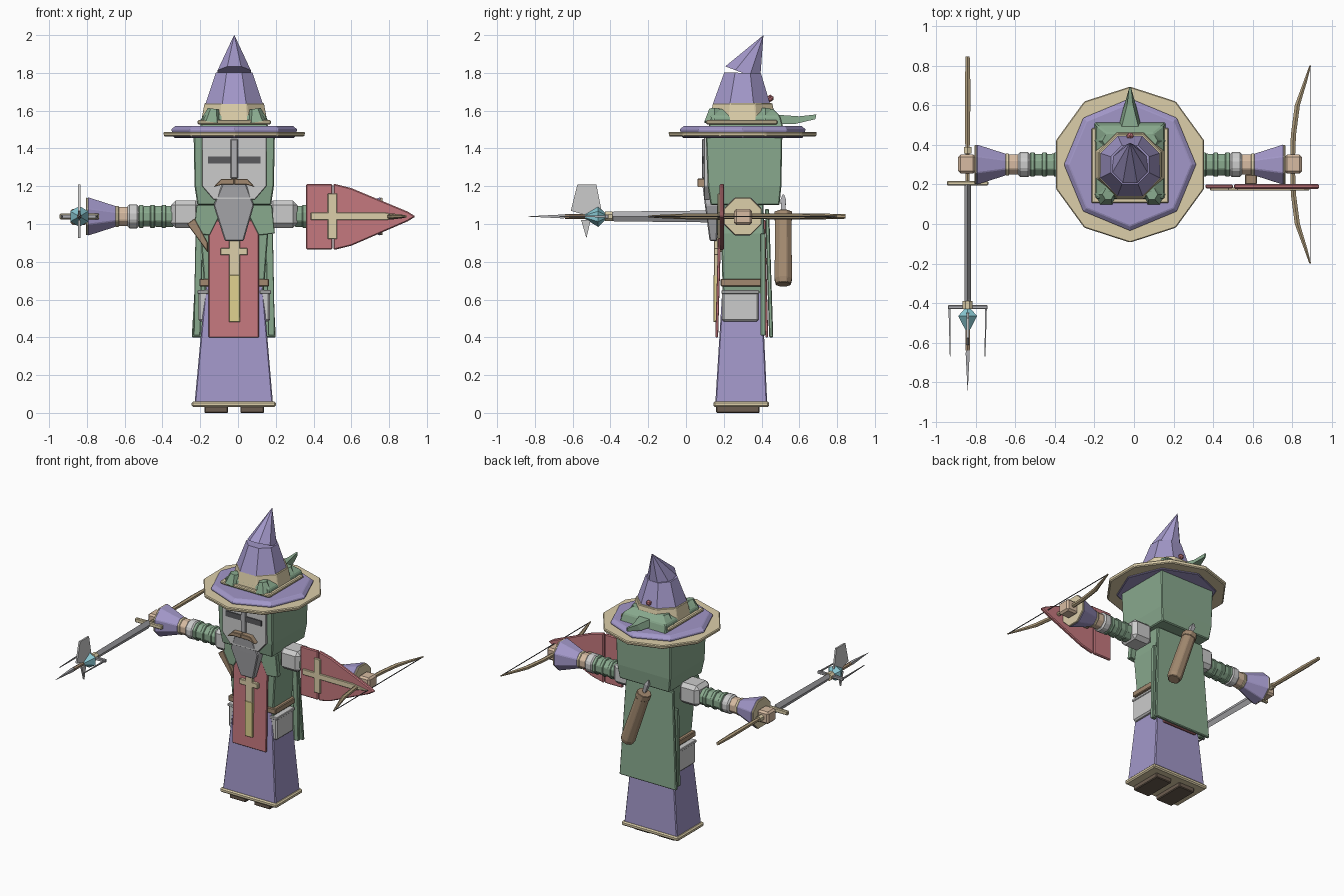
import bpy, bmesh, math
from mathutils import Vector

if "Cube" in bpy.data.objects:
    bpy.data.objects.remove(bpy.data.objects["Cube"])

CX, CY, AZ = -0.02, 0.30, 1.04   # body axis, arm height
COL = dict(purple=(.36, .31, .58), green=(.25, .40, .27), tan=(.72, .62, .40), red=(.56, .19, .21),
           brown=(.36, .25, .16), wood=(.45, .35, .21), skin=(.68, .50, .36), cyan=(.25, .58, .65),
           yellow=(.75, .65, .28), dark=(.10, .10, .11), steel=(.42, .42, .44), boot=(.15, .11, .08))
MATS = {}
for key, c in COL.items():
    MATS[key] = bpy.data.materials.new(key)
    MATS[key].diffuse_color = (*c, 1)


def finish(name, bm, mat=None, bevel=0):
    bmesh.ops.recalc_face_normals(bm, faces=bm.faces)
    me = bpy.data.meshes.new(name)
    bm.to_mesh(me)
    bm.free()
    ob = bpy.data.objects.new(name, me)
    bpy.context.collection.objects.link(ob)
    if mat:
        me.materials.append(MATS[mat])
    if bevel:
        m = ob.modifiers.new("bevel", 'BEVEL')
        m.width, m.segments = bevel, 1
    return ob


def loft(name, rings, mat=None, bevel=0):
    """Skin a stack of equal-length point rings and cap the ends."""
    bm = bmesh.new()
    vs = [[bm.verts.new(p) for p in r] for r in rings]
    n = len(vs[0])
    for a, b in zip(vs, vs[1:]):
        for i in range(n):
            bm.faces.new((a[i], a[(i + 1) % n], b[(i + 1) % n], b[i]))
    bm.faces.new(vs[0])
    bm.faces.new(vs[-1])
    return finish(name, bm, mat, bevel)


def taper(name, levels, mat=None, bevel=.006):
    """Stack of rectangles (z, x0, x1, y0, y1)."""
    return loft(name, [[(a, c, z), (b, c, z), (b, d, z), (a, d, z)] for z, a, b, c, d in levels], mat, bevel)


def box(name, x0, x1, y0, y1, z0, z1, mat=None, bevel=.005):
    return taper(name, [(z0, x0, x1, y0, y1), (z1, x0, x1, y0, y1)], mat, bevel)


def tube(name, stations, n=8, mat=None, bevel=0, turn=None):
    """Polygonal tube through (point, radius) stations along a path."""
    pts = [Vector(p) for p, r in stations]
    turn = math.pi / n if turn is None else turn
    q = (pts[-1] - pts[0]).to_track_quat('Z', 'Y')
    rings = [[p + q @ Vector((r * math.cos(turn + 2 * math.pi * i / n),
                              r * math.sin(turn + 2 * math.pi * i / n), 0)) for i in range(n)]
             for p, (_, r) in zip(pts, stations)]
    return loft(name, rings, mat, bevel)


def plate(name, pts, y0, y1, mat=None, bevel=.003):
    """Outline in x,z extruded along y."""
    return loft(name, [[(x, y, z) for x, z in pts] for y in (y0, y1)], mat, bevel)


# feet, robe and hem
for s, side in ((-1, "left"), (1, "right")):
    box("foot_" + side, CX + s * .095 - .063, CX + s * .095 + .063, .16, .39, 0, .04, 'boot')
box("hem_trim", -.245, .2, .145, .44, .03, .06, 'tan', .008)
taper("robe", [(.05, -.23, .185, .155, .43), (.7, -.17, .13, .195, .4)], 'purple')

# torso, belt, collar
taper("torso", [(.62, -.175, .135, .195, .4), (.95, -.2, .16, .185, .415), (1.11, -.18, .14, .2, .41)], 'green')
box("belt", -.205, .165, .183, .415, .67, .71, 'brown')
for s, side in ((-1, "left"), (1, "right")):
    x = CX + s * .165
    box("hip_plate_" + side, x - .025, x + .025, .19, .385, .485, .645, None, .01)
    box("hip_band_" + side, x - .03, x + .03, .187, .388, .63, .65, None, .004)
    plate("collar_flap_" + side, [(CX + s * a, z) for a, z in
          ((.05, 1.1), (.2, 1.1), (.215, .95), (.13, .94))], .165, .2, 'green')
    plate("coat_edge_" + side, [(CX + s * a, z) for a, z in
          ((.165, .95), (.205, .95), (.215, .41), (.18, .41))], .395, .42, 'green')
plate("chest_strap", [(-.27, 1.0), (-.23, 1.03), (-.16, .9), (-.16, .85)], .16, .19, 'brown')

# tabards front and back, hung with a little slope
taper("front_tabard", [(.4, -.155, .11, .155, .17), (1.02, -.155, .11, .172, .188)], 'red', .003)
taper("rear_tabard", [(.4, -.155, .11, .42, .435), (1.02, -.155, .11, .405, .42)], 'red', .003)
box("tabard_cross_upright", -.048, .01, .147, .17, .72, .92, 'tan', .003)
box("tabard_cross_bar", -.093, .05, .147, .17, .835, .872, 'tan', .003)
box("tabard_stripe", -.048, .01, .145, .168, .48, .73, 'yellow', .003)

# cape
taper("cape", [(.4, -.245, .2, .44, .462), (1.08, -.205, .165, .418, .44)], 'green', .005)

# hood and face
taper("hood", [(1.1, -.215, .175, .13, .495), (1.2, -.23, .19, .115, .505), (1.47, -.235, .195, .105, .51)], 'green')
plate("face_plate", [(-.19, 1.46), (.15, 1.46), (.15, 1.2), (.09, 1.13), (-.13, 1.13), (-.19, 1.2)], .095, .13)
box("eye_slit", -.16, .12, .088, .11, 1.32, 1.358, 'dark', 0)
box("nose_ridge", -.04, 0, .085, .11, 1.24, 1.45, 'steel')
for s in (-1, 1):
    plate("moustache_half", [(CX, 1.24), (CX + s * .07, 1.238), (CX + s * .11, 1.195),
                             (CX + s * .06, 1.21), (CX, 1.21)], .06, .1, 'brown')
taper("beard", [(.91, -.07, .03, .125, .165), (1.1, -.13, .085, .1, .17), (1.22, -.08, .04, .085, .14)], 'steel')

# hat: brim, cap, band, cone and bent tip
def ring(name, levels, n, mat, bevel=0, turn=None):
    return tube(name, [((CX, y, z), r) for z, y, r in levels], n, mat, bevel, turn)


ring("brim_edge", [(1.462, CY, .39), (1.488, CY, .395)], 10, 'tan', .006, math.pi / 2)
ring("brim", [(1.456, CY, .32), (1.5, CY, .335), (1.52, CY, .31)], 8, 'purple', .004, 0)
box("cap_edge", -.215, .175, .105, .485, 1.528, 1.55, 'tan', .006)
taper("feather_cap", [(1.51, -.2, .16, .12, .515), (1.57, -.19, .15, .13, .5), (1.61, -.14, .1, .16, .46)], 'green')
for s in (-1, 1):
    for y in (.15, .42):
        tube("cap_fold", [((CX + s * .12, y, 1.54), .06), ((CX + s * .11, y, 1.61), .03)], 6, 'green')
loft("cap_peak", [[(-.085, .46, 1.53), (.045, .46, 1.53), (.03, .46, 1.58), (-.07, .46, 1.58)],
                  [(-.055, .58, 1.53), (.015, .58, 1.53), (-.005, .6, 1.57), (-.035, .6, 1.57)],
                  [(-.025, .685, 1.555), (-.015, .685, 1.555), (-.015, .69, 1.58), (-.025, .69, 1.58)]], 'green')
ring("hat_band", [(1.54, .3, .19), (1.58, .3, .182), (1.64, .3, .17)], 8, 'tan', .004)
ring("hat_cone", [(1.63, .295, .166), (1.8, .3, .105)], 8, 'purple')
tip = [(CX + .095 * math.cos(a), CY + .1 * math.sin(a), 1.80 - .037 * math.sin(a))
       for a in [math.pi / 8 + i * math.pi / 4 for i in range(8)]]
loft("hat_tip", [tip, [(CX + (p[0] - CX) * .01, .41, 2.0 + .001 * (p[1] - CY)) for p in tip]], 'purple')
bm = bmesh.new()
bmesh.ops.create_icosphere(bm, subdivisions=1, radius=.02)
bmesh.ops.translate(bm, vec=(CX, .445, 1.665), verts=bm.verts)
finish("hat_bead", bm, 'red')

# arms, mirrored about the body axis
for s, side in ((-1, "left"), (1, "right")):
    def arm(part, a, b, ra, rb, mat=None, n=8, bevel=.004):
        tube(part + "_" + side, [((CX + s * a, CY, AZ), ra), ((CX + s * b, CY, AZ), rb)], n, mat, bevel)
    x = sorted((CX + s * .18, CX + s * .335))
    box("shoulder_" + side, *x, .225, .38, .98, 1.125, None, .025)
    arm("upper_sleeve", .32, .52, .06, .058, 'green')
    for a in (.36, .42, .48):
        arm("sleeve_roll", a, a + .025, .066, .066, 'green')
    arm("wrist_guard", .505, .565, .068, .068, None, 8, .01)
    arm("wrist", .56, .625, .055, .055, 'skin')
    arm("cuff_ring", .61, .63, .06, .06, 'tan')
    arm("cuff", .625, .775, .058, .11, 'purple')
    arm("cuff_rim", .765, .785, .105, .108, 'tan')
    x = sorted((CX + s * .78, CX + s * .868))
    box("hand_" + side, *x, .255, .35, .995, 1.08, 'skin', .012)

# shield lying sideways on the right arm
plate("shield_rear", [(.36, .865), (.5, .865), (.5, 1.212), (.36, 1.212)], .18, .2, 'red', .006)
plate("shield_point", [(.505, .862), (.60, .885), (.90, 1.015), (.94, 1.04), (.90, 1.065), (.60, 1.19), (.505, 1.214)],
      .178, .202, 'red', .006)
plate("shield_cross_long", [(.385, 1.02), (.78, 1.02), (.89, 1.04), (.78, 1.06), (.385, 1.06)], .168, .185, 'tan')
plate("shield_cross_short", [(.475, .92), (.525, .92), (.525, 1.162), (.475, 1.162)], .168, .185, 'tan')
box("shield_grip", .56, .62, .2, .25, 1.02, 1.06, 'brown')

# bow, horizontal in the right hand
tube("bow", [((.89, -.2, AZ), .005), ((.865, -.12, AZ), .01), ((.825, 0, AZ), .015), ((.805, .15, AZ), .015),
             ((.8, .3, AZ), .014), ((.805, .45, AZ), .015), ((.825, .6, AZ), .015), ((.865, .72, AZ), .01),
             ((.89, .8, AZ), .005)], 6, 'wood')
tube("bow_string", [((.89, -.2, AZ), .003), ((.89, .8, AZ), .003)], 4, 'dark')

# polearm in the left hand: handle, guard, shaft, gem, fork, axe head
WX = -.84
tube("staff_handle", [((WX, .845, AZ), .012), ((WX, .7, AZ), .016), ((WX, .4, AZ), .014)], 6, 'wood')
tube("staff_shaft", [((WX, .4, AZ), .012), ((WX, -.45, AZ), .011)], 6, 'wood')
tube("staff_pommel", [((WX, .39, AZ), .021), ((WX, .355, AZ), .021)], 6, 'tan')
box("sword_guard", -.945, -.735, .195, .217, 1.025, 1.055, 'tan')
loft("sword_blade", [[(WX - .016, y, AZ), (WX, y, AZ - h), (WX + .016, y, AZ), (WX, y, AZ + h)]
                     for y, h in ((.2, .032), (-.38, .026), (-.43, .01))], 'steel')
tube("staff_collar", [((WX, -.39, AZ), .027), ((WX, -.43, AZ), .027)], 8, 'tan')
tube("gem", [((WX, -.43, AZ), .02), ((WX, -.465, AZ), .055), ((WX, -.55, AZ), .004)], 6, 'cyan')
box("fork_bar", -.94, -.74, -.43, -.41, 1.03, 1.05, 'steel', .003)
for s in (-1, 1):
    tube("fork_prong", [((WX + s * .092, -.42, AZ), .007), ((WX + s * .088, -.67, AZ), .003)], 4, 'steel')
tube("tip_socket", [((WX, -.53, AZ), .013), ((WX, -.64, AZ), .014)], 6, 'brown')
tube("spear_tip", [((WX, -.6, AZ), .012), ((WX, -.66, AZ), .014), ((WX, -.84, AZ), .001)], 4, 'steel')


def fin(name, pts):
    loft(name, [[(x, y, z) for y, z in pts] for x in (WX - .006, WX + .006)])


fin("axe_blade", [(-.54, 1.05), (-.61, 1.07), (-.575, 1.21), (-.475, 1.21), (-.445, 1.06), (-.47, 1.05)])
fin("axe_spike", [(-.555, 1.02), (-.505, 1.02), (-.527, .925)])

# quiver slung across the back with one arrow
lo, hi = Vector((.1, .515, .68)), Vector((-.03, .515, 1.05))
d = (hi - lo).normalized()
tube("quiver", [(lo, .042), (lo + d * .03, .05), (hi, .046)], 8, 'brown', .004)
tube("quiver_lip", [(hi - d * .03, .05), (hi + d * .012, .05)], 8, 'brown', .003)
tube("arrow_shaft", [(hi - d * .1, .008), (hi + d * .09, .008)], 6, 'wood')
tube("arrow_fletching", [(hi + d * .02, .016), (hi + d * .08, .02), (hi + d * .11, .006)], 4, 'steel')

for m in bpy.data.materials:
    if m.users and not m.is_grease_pencil:
        m.use_nodes = True
        m.node_tree.nodes["Principled BSDF"].inputs["Base Color"].default_value = m.diffuse_color
